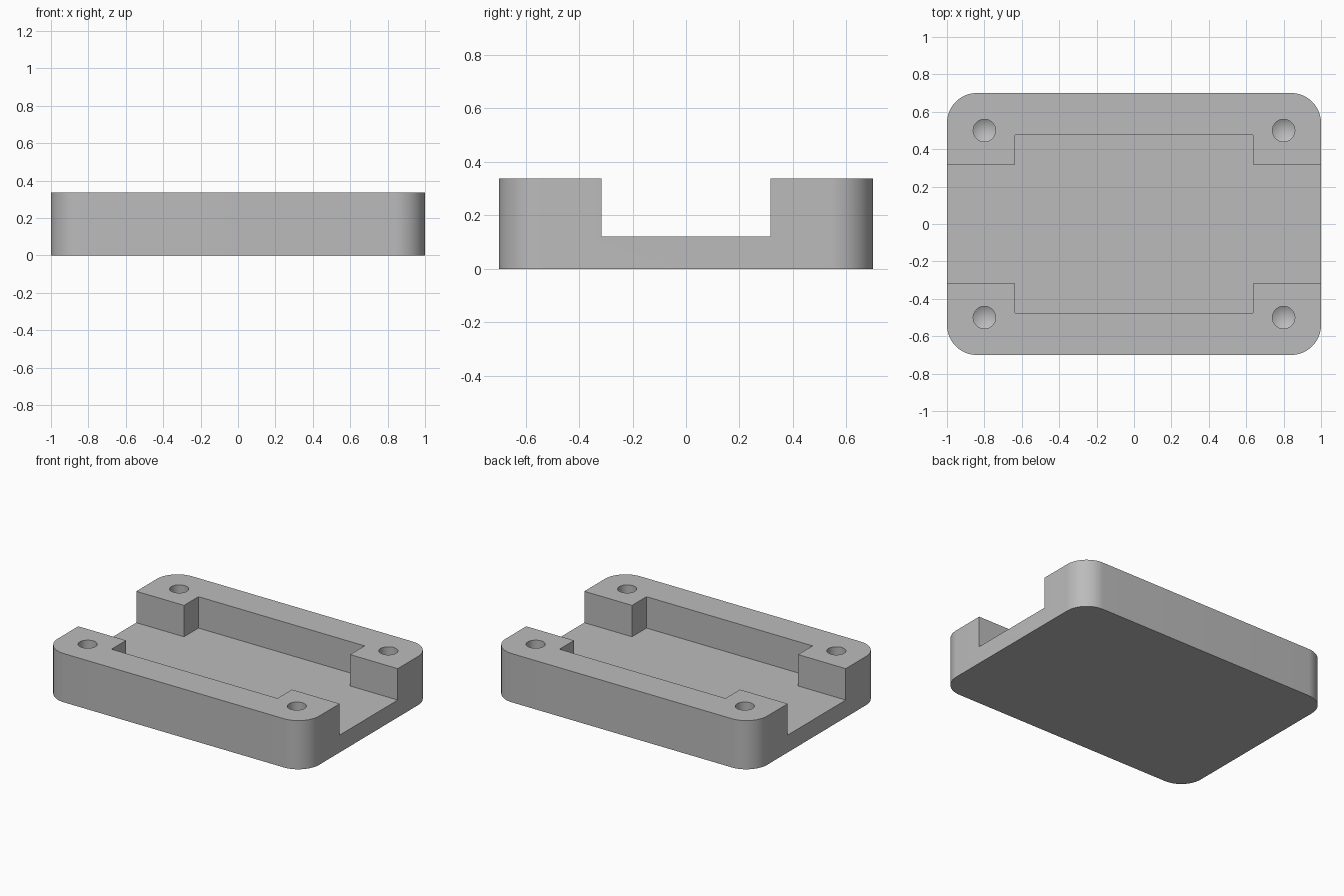
import bpy
import bmesh
from math import cos, sin, pi, tan, radians

if "Cube" in bpy.data.objects:
    bpy.data.objects.remove(bpy.data.objects["Cube"], do_unlink=True)

HALF_X, HALF_Y, HEIGHT, FLOOR = 1.0, 0.7, 0.337, 0.12
CORNER = 0.16
POCKET_X, POCKET_Y, CHANNEL_Y = 0.635, 0.475, 0.317
HOLE_X, HOLE_Y, HOLE_R, HOLE_FLOOR = 0.8, 0.5, 0.06, 0.12

grey = bpy.data.materials.new("plain_grey")
grey.use_nodes = True
colour = (0.5, 0.5, 0.5, 1)
grey.diffuse_color = colour
grey.node_tree.nodes["Principled BSDF"].inputs["Base Color"].default_value = colour


def make_object(name, bm):
    bmesh.ops.recalc_face_normals(bm, faces=bm.faces)
    mesh = bpy.data.meshes.new(name)
    bm.to_mesh(mesh)
    bm.free()
    mesh.materials.append(grey)
    obj = bpy.data.objects.new(name, mesh)
    bpy.context.collection.objects.link(obj)
    return obj


def prism(name, outline, low, high):
    bm = bmesh.new()
    face = bm.faces.new([bm.verts.new((x, y, low)) for x, y in outline])
    top = bmesh.ops.extrude_face_region(bm, geom=[face])["geom"]
    bmesh.ops.translate(bm, vec=(0, 0, high - low),
                        verts=[v for v in top if isinstance(v, bmesh.types.BMVert)])
    return make_object(name, bm)


def drill(name, x, y):
    # Straight bore with a conical drill point
    bm = bmesh.new()
    rings = []
    for z in (HOLE_FLOOR, HEIGHT + 0.1):
        rings.append([bm.verts.new((x + HOLE_R * cos(a), y + HOLE_R * sin(a), z))
                      for a in (2 * pi * i / 32 for i in range(32))])
    tip = bm.verts.new((x, y, HOLE_FLOOR - HOLE_R / tan(radians(59))))
    low, high = rings
    bm.faces.new(high)
    for i in range(32):
        j = (i + 1) % 32
        bm.faces.new((low[i], low[j], high[j], high[i]))
        bm.faces.new((low[j], low[i], tip))
    return make_object(name, bm)


# Rounded block
outline = []
for k, (sx, sy) in enumerate([(1, 1), (-1, 1), (-1, -1), (1, -1)]):
    for i in range(17):
        a = (k + i / 16) * pi / 2
        outline.append((sx * (HALF_X - CORNER) + CORNER * cos(a),
                        sy * (HALF_Y - CORNER) + CORNER * sin(a)))
block = prism("tray_block", outline, 0, HEIGHT)

# Wide pocket joined to a narrower channel through both ends
quarter = [(HALF_X + 0.1, CHANNEL_Y), (POCKET_X, CHANNEL_Y), (POCKET_X, POCKET_Y)]
right_to_left = quarter + [(-x, y) for x, y in reversed(quarter)]
cross = right_to_left + [(-x, -y) for x, y in right_to_left]
cutters = [prism("pocket_cutter", cross, FLOOR, HEIGHT + 0.1)]

# Four blind corner holes
for sx, side in ((1, "left"), (-1, "right")):
    for sy, end in ((-1, "front"), (1, "back")):
        cutters.append(drill(f"{end}_{side}_hole_cutter", sx * HOLE_X, sy * HOLE_Y))

bpy.ops.object.select_all(action="DESELECT")
bpy.context.view_layer.objects.active = block
block.select_set(True)
for cutter in cutters:
    cut = block.modifiers.new(cutter.name, "BOOLEAN")
    cut.operation, cut.solver, cut.object = "DIFFERENCE", "EXACT", cutter
    bpy.ops.object.modifier_apply(modifier=cut.name)
    bpy.data.objects.remove(cutter, do_unlink=True)

bpy.ops.object.shade_smooth_by_angle(angle=radians(25))
